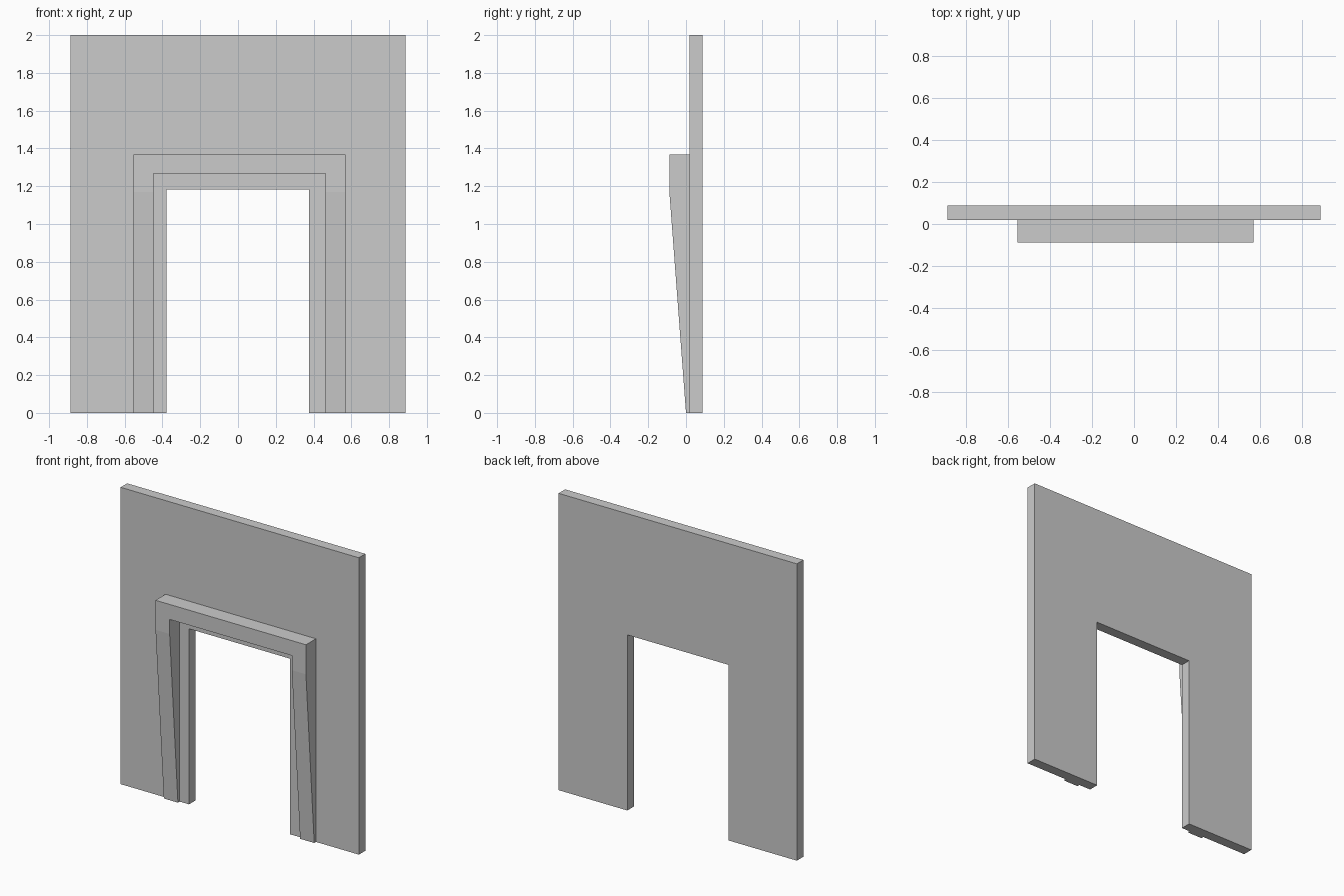
import bpy, bmesh

if "Cube" in bpy.data.objects:
    bpy.data.objects.remove(bpy.data.objects["Cube"])


def slab(name, points, faces, y_front, y_back):
    """Extrude a front layout of (x, z) points from y_front(z) to y_back."""
    mesh = bpy.data.meshes.new(name)
    bm = bmesh.new()
    front = [bm.verts.new((x, y_front(z), z)) for x, z in points]
    base = [bm.faces.new([front[i] for i in f]) for f in faces]
    ext = bmesh.ops.extrude_face_region(bm, geom=base, use_keep_orig=True)
    for v in ext["geom"]:
        if isinstance(v, bmesh.types.BMVert):
            v.co.y = y_back
    bmesh.ops.recalc_face_normals(bm, faces=bm.faces)
    bm.to_mesh(mesh)
    bm.free()
    obj = bpy.data.objects.new(name, mesh)
    bpy.context.collection.objects.link(obj)
    return obj


def arch_points(outer_l, inner_l, inner_r, outer_r, inner_z, outer_z):
    """Outline of an upside-down U standing on the ground."""
    return [(outer_l, 0), (inner_l, 0), (inner_l, inner_z), (inner_r, inner_z),
            (inner_r, 0), (outer_r, 0), (outer_r, outer_z), (outer_l, outer_z)]


# Flat wall panel with the doorway opening
slab("wall_panel", arch_points(-0.888, -0.378, 0.376, 0.888, 1.183, 2.0),
     [range(8)], lambda z: 0.0185, 0.088)

# Raised door surround; legs taper back towards the ground
break_z = 1.17
points = arch_points(-0.553, -0.448, 0.463, 0.568, 1.268, 1.369)
points += [(x, break_z) for x in (-0.553, -0.448, 0.463, 0.568)]
faces = [(0, 1, 9, 8), (4, 5, 11, 10), (8, 9, 2, 3, 10, 11, 6, 7)]
slab("door_surround", points, faces,
     lambda z: -0.088 * min(z / break_z, 1), 0.0185)
